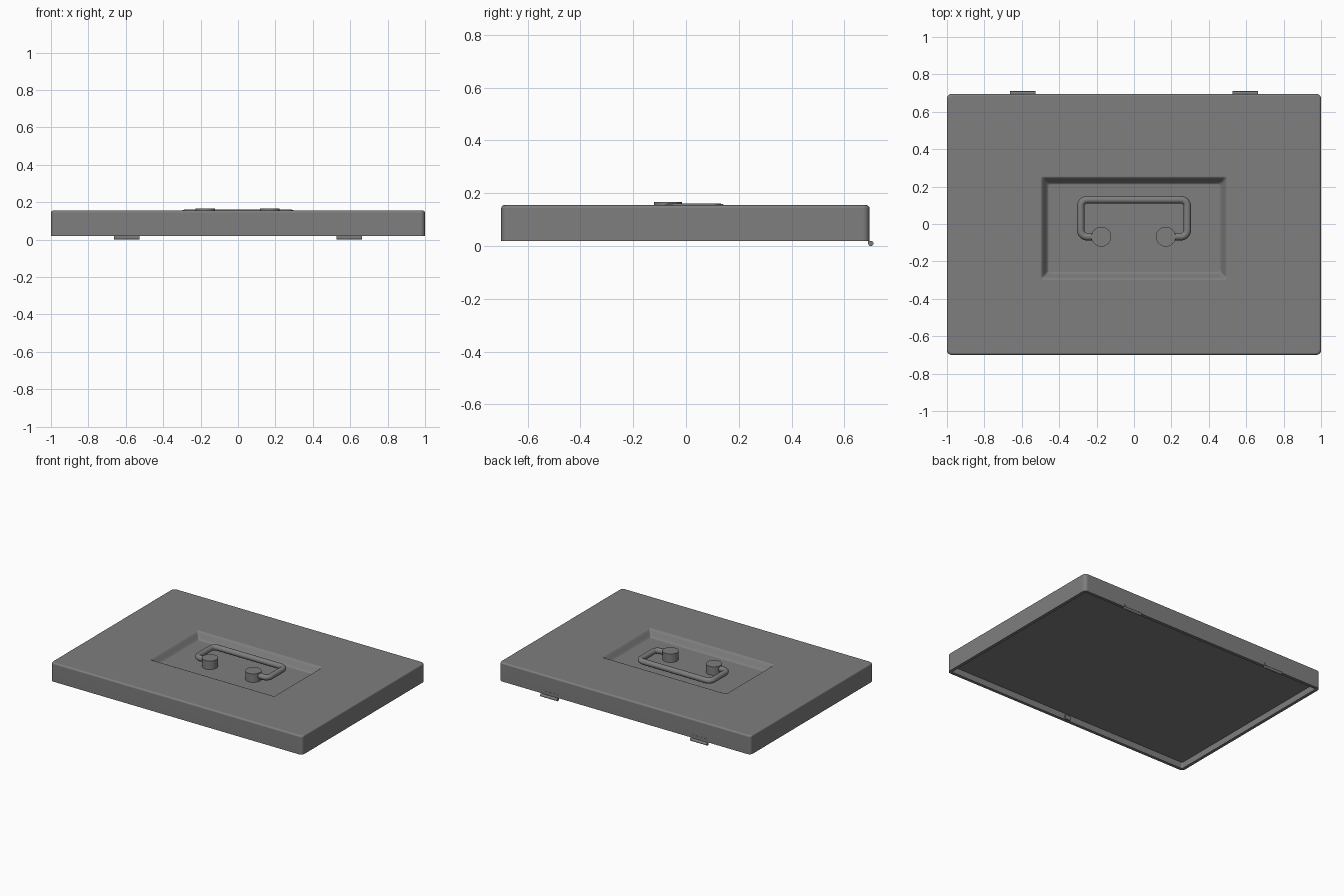
import bpy, bmesh, math
from mathutils import Vector, Matrix

if "Cube" in bpy.data.objects:
    bpy.data.objects.remove(bpy.data.objects["Cube"], do_unlink=True)

GREY = (0.21, 0.21, 0.21, 1)
metal = bpy.data.materials.new("grey metal")
metal.use_nodes = True
metal.diffuse_color = GREY
metal.node_tree.nodes["Principled BSDF"].inputs["Base Color"].default_value = GREY


def finish(obj, angle=35):
    """Link, colour and smooth one part."""
    if obj.name not in bpy.context.scene.collection.all_objects:
        bpy.context.scene.collection.objects.link(obj)
    obj.data.materials.clear()
    obj.data.materials.append(metal)
    bpy.ops.object.select_all(action='DESELECT')
    obj.select_set(True)
    bpy.context.view_layer.objects.active = obj
    if obj.type == 'CURVE':
        bpy.ops.object.convert(target='MESH')
    bpy.ops.object.shade_smooth_by_angle(angle=math.radians(angle))
    return obj


def from_bmesh(name, bm):
    bmesh.ops.recalc_face_normals(bm, faces=bm.faces)
    mesh = bpy.data.meshes.new(name)
    bm.to_mesh(mesh)
    bm.free()
    return finish(bpy.data.objects.new(name, mesh))


def rounded_rect(hx, y0, y1, r, steps=5):
    """Points of a rectangle with rounded corners, anticlockwise."""
    corners = [(hx - r, y1 - r), (r - hx, y1 - r), (r - hx, y0 + r), (hx - r, y0 + r)]
    return [Vector((cx + r * math.cos(a), cy + r * math.sin(a)))
            for q, (cx, cy) in enumerate(corners)
            for a in [(q + i / steps) * math.pi / 2 for i in range(steps + 1)]]


def cylinder(name, radius, depth, location, along_x=False, segments=32):
    bm = bmesh.new()
    turn = Matrix.Rotation(math.pi / 2, 4, 'Y') if along_x else Matrix()
    bmesh.ops.create_cone(bm, cap_ends=True, segments=segments, radius1=radius, radius2=radius,
                          depth=depth, matrix=Matrix.Translation(location) @ turn)
    return from_bmesh(name, bm)


def box(name, size, location):
    bm = bmesh.new()
    bmesh.ops.create_cube(bm, size=1, matrix=Matrix.Translation(location) @ Matrix.Diagonal((*size, 1)))
    return from_bmesh(name, bm)


# Lid: rings from the underside, over the rim and walls, down into the recess
FRONT, BACK, TOP, FLOOR = -0.7, 0.695, 0.155, 0.105


def lid_ring(inset, z, r=0.025):
    return (1 - inset, FRONT + inset, BACK - inset, r, z)


rings = [lid_ring(0.022, 0.065, 0.01), lid_ring(0.022, 0.02, 0.01), lid_ring(0, 0.02), lid_ring(0, 0.143)]
for i in range(1, 5):
    a = i * math.pi / 8
    rings.append(lid_ring(0.012 * (1 - math.cos(a)), 0.143 + 0.012 * math.sin(a)))
for i in range(9):
    t = i / 8
    inset = 0.045 * t
    z = TOP - (TOP - FLOOR) * t * t * (3 - 2 * t)
    rings.append((0.5 - inset, -0.3 + inset, 0.255 - inset, 0.012, z))

bm = bmesh.new()
loops = [[bm.verts.new((p.x, p.y, z)) for p in rounded_rect(hx, y0, y1, r)] for hx, y0, y1, r, z in rings]
for low, high in zip(loops, loops[1:]):
    for i in range(len(low)):
        j = (i + 1) % len(low)
        bm.faces.new((low[i], low[j], high[j], high[i]))
bm.faces.new(loops[0])
bm.faces.new(loops[-1])
lid = from_bmesh("lid", bm)
lid.modifiers.new("even shading", 'WEIGHTED_NORMAL').keep_sharp = True

# Handle: a bent rod open towards the front, its ends inside two posts
outline = rounded_rect(0.285, -0.068, 0.13, 0.035, 8)
path = [Vector((0.17, -0.068))] + outline[27:] + outline[:27] + [Vector((-0.17, -0.068))]
curve = bpy.data.curves.new("handle", 'CURVE')
curve.dimensions = '3D'
curve.bevel_depth = 0.02
curve.bevel_resolution = 4
curve.use_fill_caps = True
spline = curve.splines.new('POLY')
spline.points.add(len(path) - 1)
for point, p in zip(spline.points, path):
    point.co = (p.x, p.y, 0.141, 1)
finish(bpy.data.objects.new("handle", curve), 50)

for side, x in (("left", 0.17), ("right", -0.175)):
    cylinder(side + "_handle_post", 0.053, 0.065, (x, -0.068, 0.1335))

# Hinges under the back wall
for side, x in (("left", 0.595), ("right", -0.595)):
    cylinder(side + "_hinge_barrel", 0.01, 0.135, (x, 0.7, 0.01), along_x=True, segments=16)
    box(side + "_hinge_leaf", (0.135, 0.006, 0.035), (x, 0.693, 0.0255))

# Small catch on the inside of the front wall
box("front_catch", (0.04, 0.012, 0.03), (0, FRONT + 0.026, 0.037))
